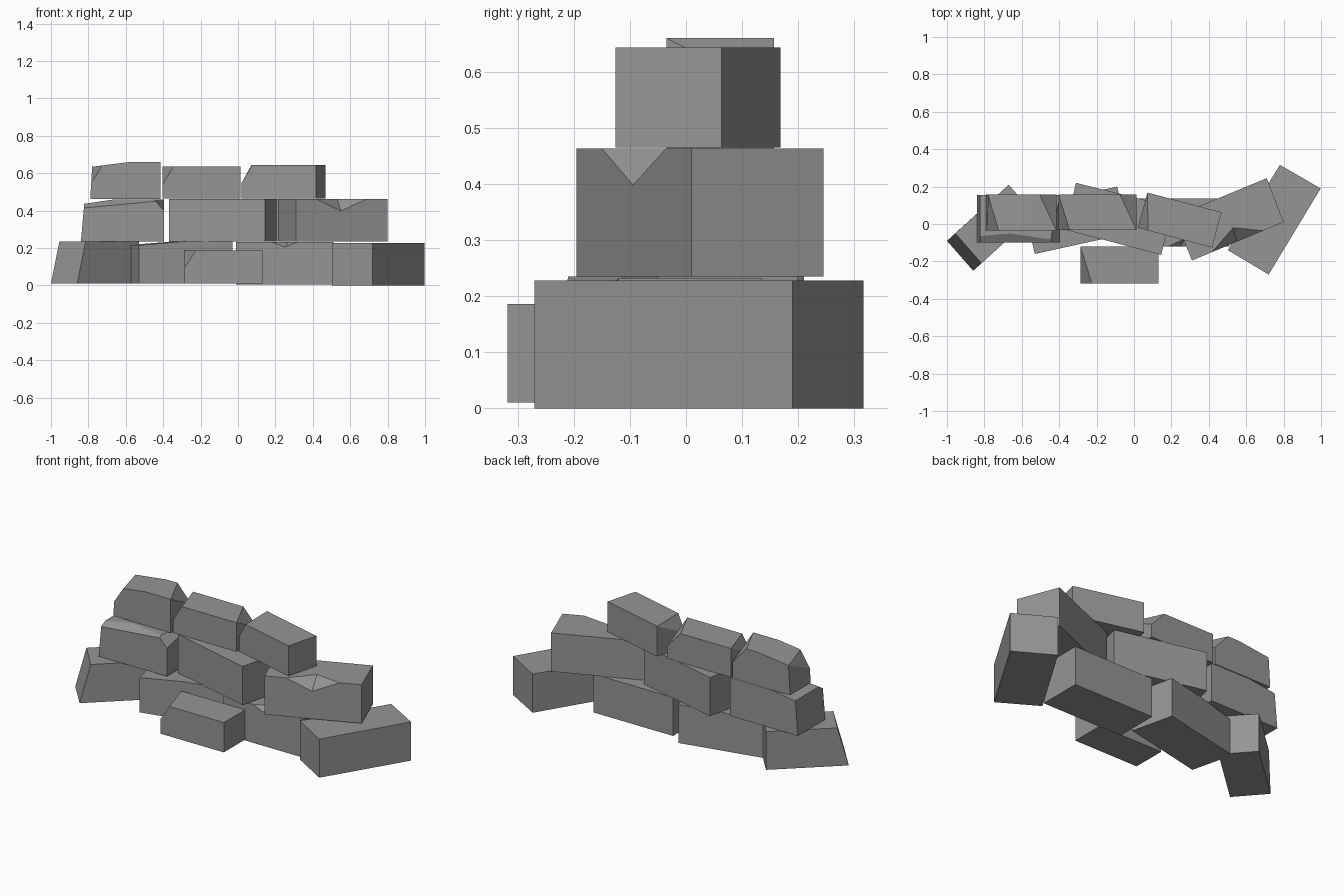
import bpy, bmesh
from mathutils import Vector

if "Cube" in bpy.data.objects:
    bpy.data.objects.remove(bpy.data.objects["Cube"])

stone = bpy.data.materials.new("grey stone")
stone.diffuse_color = (0.30, 0.30, 0.30, 1)
stone.use_nodes = True
stone.node_tree.nodes["Principled BSDF"].inputs["Base Color"].default_value = stone.diffuse_color


def finish(name, bm):
    bmesh.ops.recalc_face_normals(bm, faces=bm.faces[:])
    me = bpy.data.meshes.new(name)
    bm.to_mesh(me)
    bm.free()
    me.materials.append(stone)
    bpy.context.collection.objects.link(bpy.data.objects.new(name, me))


def rect(x0, x1, y0, y1):
    return [(x0, y0), (x1, y0), (x1, y1), (x0, y1)]


def brick(name, corners, z0, z1, cuts=(), lean=(0, 0), notch=None):
    """corners: front-left, front-right, back-right, back-left.
    lean: shift of the left end at the top. cuts: planes through 3 points.
    notch: (start, dip, end) as fractions along the front edge, dip z, back point."""
    bm = bmesh.new()
    b = [bm.verts.new((x, y, z0)) for x, y in corners]
    t = [bm.verts.new((x + (lean[0] if i in (0, 3) else 0),
                       y + (lean[1] if i in (0, 3) else 0), z1))
         for i, (x, y) in enumerate(corners)]
    front, top = [b[0], b[1], t[1], t[0]], t[:]
    if notch:
        s, d, e, dz, back = notch
        f0, f1 = t[0].co.copy(), t[1].co.copy()
        A, D, C = (bm.verts.new(f0.lerp(f1, k)) for k in (s, d, e))
        D.co.z = dz
        E = bm.verts.new((*back, z1))
        front = [b[0], b[1], t[1], C, D, A, t[0]]
        top = [t[0], A, E, C, t[1], t[2], t[3]]
        bm.faces.new((A, D, E))
        bm.faces.new((D, C, E))
    bm.faces.new(front)
    bm.faces.new(top)
    bm.faces.new(b[::-1])
    for i in (1, 2, 3):
        j = (i + 1) % 4
        bm.faces.new((b[i], b[j], t[j], t[i]))
    mid = sum((v.co for v in b + t), Vector()) / 8
    for pts in cuts:
        p, q, r = map(Vector, pts)
        n = (q - p).cross(r - p).normalized()
        if n.dot(mid - p) > 0:
            n = -n
        res = bmesh.ops.bisect_plane(bm, geom=bm.verts[:] + bm.edges[:] + bm.faces[:],
                                     dist=1e-5, plane_co=p, plane_no=n, clear_outer=True)
        edges = [g for g in bm.edges if g.is_boundary]
        if edges:
            bmesh.ops.holes_fill(bm, edges=edges, sides=0)
    finish(name, bm)


# bottom course
brick("bottom_brick_left", [(-.86, -.25), (-.53, .05), (-.67, .21), (-1, -.09)],
      .01, .235, lean=(.045, .04))
brick("bottom_brick_mid_left", [(-.53, -.16), (-.03, -.05), (-.09, .2), (-.59, .09)], .01, .237,
      cuts=[((-.33, .15, .237), (-.27, -.1, .237), (-.59, .09, .215))])
brick("bottom_brick_mid_right", rect(-.01, .51, -.12, .135), .005, .232,
      notch=(.37, .5, .635, .205, (.27, -.08)))
brick("bottom_brick_right", [(.72, -.27), (.998, .19), (.78, .316), (.502, -.14)], 0, .228)
brick("fallen_brick", rect(-.285, .13, -.318, -.12), .01, .186,
      cuts=[((-.285, -.125, .186), (-.225, -.318, .186), (-.285, -.318, .095))])

# middle course
brick("middle_brick_left", rect(-.84, -.395, -.1, .155), .235, .46, lean=(.02, 0),
      cuts=[((-.66, 0, .46), (-.66, .1, .46), (-.82, 0, .437)),
            ((-.82, -.1, .415), (-.44, -.1, .45), (-.6, -.06, .46)),
            ((-.44, -.1, .45), (-.395, -.1, .4), (-.395, .155, .46))])
brick("middle_brick_centre", [(-.37, -.03), (.145, -.165), (.21, .09), (-.31, .22)], .235, .463)
brick("middle_brick_right", [(.31, -.195), (.8, .01), (.71, .245), (.215, .04)], .235, .463,
      notch=(.22, .49, .775, .398, (.53, -.02)))

# top course
brick("top_brick_left", rect(-.79, -.415, -.035, .157), .462, .66, lean=(.012, 0),
      cuts=[((-.58, 0, .66), (-.58, .1, .66), (-.778, 0, .635)),
            ((-.79, -.035, .54), (-.725, -.035, .64), (-.78, .157, .635)),
            ((-.505, .157, .66), (-.415, -.035, .66), (-.415, .157, .56))])
brick("top_brick_centre", rect(-.403, .013, -.032, .157), .465, .635,
      cuts=[((-.403, -.032, .54), (-.345, -.032, .635), (-.403, .157, .635)),
            ((-.075, .157, .635), (.013, -.032, .635), (.013, .157, .54))])
brick("top_brick_right", [(.02, -.02), (.418, -.126), (.468, .063), (.072, .168)], .465, .643,
      cuts=[((.02, -.02, .55), (.075, -.035, .643), (.072, .168, .643))])
